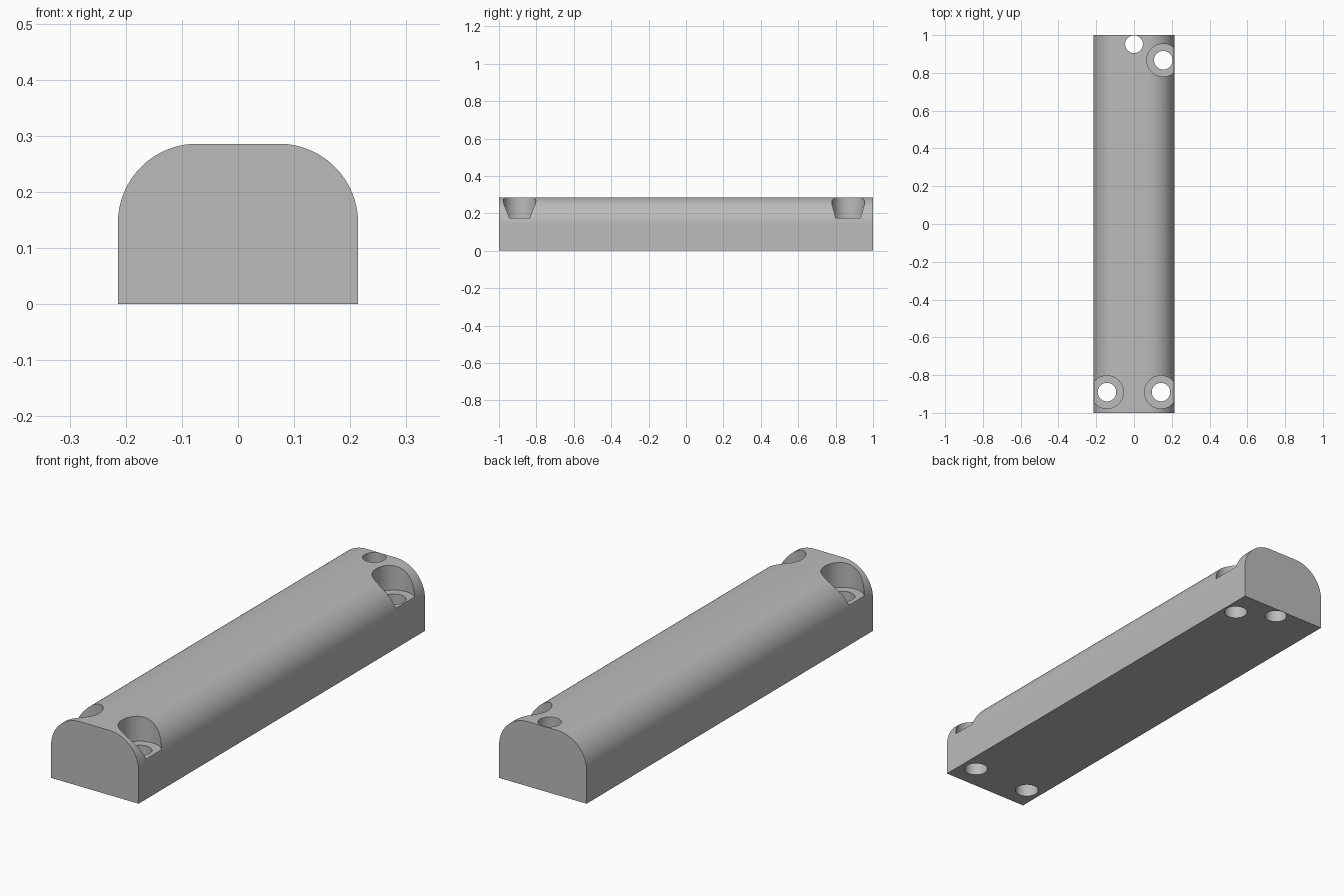
import bpy, bmesh, math

if "Cube" in bpy.data.objects:
    bpy.data.objects.remove(bpy.data.objects["Cube"], do_unlink=True)

HALF_WIDTH, HEIGHT, ROUND = 0.214, 0.286, 0.141
BORE_FLOOR = 0.175
HOLE_R, BORE_R = 0.049, 0.087

grey = bpy.data.materials.new("plain grey")
grey.use_nodes = True
colour = (0.5, 0.5, 0.5, 1)
grey.diffuse_color = colour
grey.node_tree.nodes["Principled BSDF"].inputs["Base Color"].default_value = colour


def bar_profile(steps=32):
    """Flat-bottomed section with two rounded top corners."""
    pts = [(-HALF_WIDTH, 0), (HALF_WIDTH, 0)]
    for side, start in ((1, 0), (-1, math.pi / 2)):
        for i in range(steps + 1):
            a = start + math.pi / 2 * i / steps
            pts.append((side * (HALF_WIDTH - ROUND) + ROUND * math.cos(a),
                        HEIGHT - ROUND + ROUND * math.sin(a)))
    return pts


def make_bar():
    bm = bmesh.new()
    face = bm.faces.new([bm.verts.new((x, -1, z)) for x, z in bar_profile()])
    end = bmesh.ops.extrude_face_region(bm, geom=[face])["geom"]
    verts = [v for v in end if isinstance(v, bmesh.types.BMVert)]
    bmesh.ops.translate(bm, vec=(0, 2, 0), verts=verts)
    bmesh.ops.recalc_face_normals(bm, faces=bm.faces)
    mesh = bpy.data.meshes.new("rounded_bar")
    bm.to_mesh(mesh)
    bm.free()
    mesh.materials.append(grey)
    obj = bpy.data.objects.new("rounded_bar", mesh)
    bpy.context.collection.objects.link(obj)
    return obj


def drill(bar, x, y, radius, bottom):
    """Cut a vertical round hole from above down to the given height."""
    top = HEIGHT + 0.1
    bpy.ops.mesh.primitive_cylinder_add(vertices=64, radius=radius, depth=top - bottom,
                                        location=(x, y, (top + bottom) / 2))
    cutter = bpy.context.object
    cutter.name = "hole_cutter"
    cutter.hide_render = True
    cutter.data.materials.append(grey)
    mod = bar.modifiers.new("hole", 'BOOLEAN')
    mod.operation, mod.solver, mod.object = 'DIFFERENCE', 'EXACT', cutter
    bpy.context.view_layer.objects.active = bar
    bpy.ops.object.modifier_apply(modifier=mod.name)
    bpy.data.objects.remove(cutter, do_unlink=True)


bar = make_bar()

# Counterbored screw holes: wide recess, then a through hole
for x, y in ((-0.143, -0.89), (0.143, -0.89), (0.155, 0.867)):
    drill(bar, x, y, BORE_R, BORE_FLOOR)
    drill(bar, x, y, HOLE_R, -0.1)

# Plain through hole beside the back end
drill(bar, 0, 0.952, 0.047, -0.1)

# Smooth rounds, sharp rims
bpy.ops.object.select_all(action='DESELECT')
bar.select_set(True)
bpy.context.view_layer.objects.active = bar
bpy.ops.object.shade_smooth_by_angle(angle=math.radians(25))
